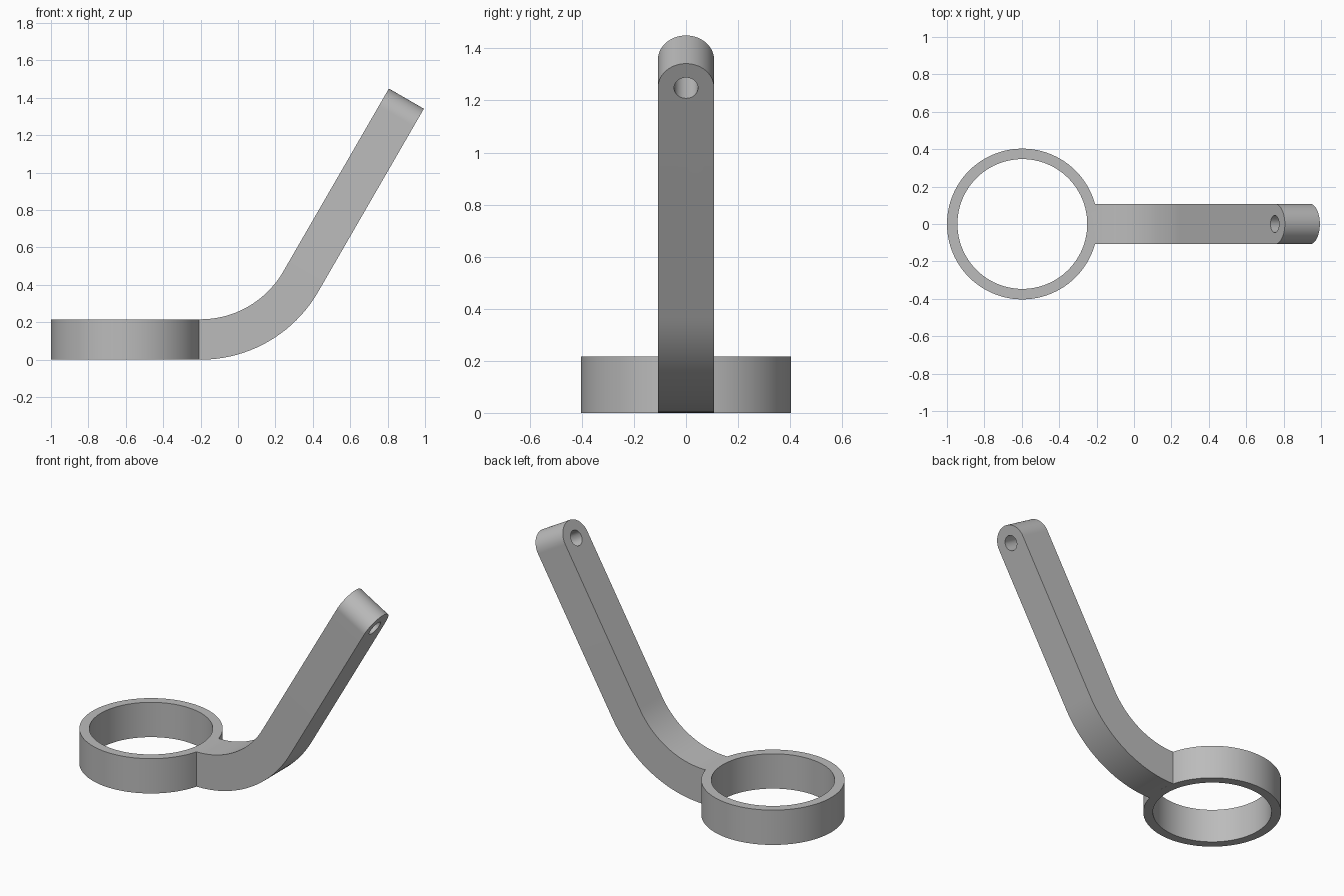
import bpy, bmesh, math
from mathutils import Vector

cube = bpy.data.objects.get("Cube")
if cube:
    bpy.data.objects.remove(cube, do_unlink=True)

H = 0.216                 # thickness and width of the bar, height of the ring
HALF = H / 2
RING_X, R_OUT, R_IN = -0.597, 0.403, 0.347
BEND_X, BEND_R = -0.2, 0.618
ANGLE = math.radians(60)
STRAIGHT = 1.13

grey = bpy.data.materials.new("plain grey")
grey.use_nodes = True
grey.diffuse_color = (0.5, 0.5, 0.5, 1)
grey.node_tree.nodes["Principled BSDF"].inputs["Base Color"].default_value = (0.5, 0.5, 0.5, 1)


def make_object(name, bm):
    bmesh.ops.remove_doubles(bm, verts=bm.verts, dist=1e-5)
    bmesh.ops.recalc_face_normals(bm, faces=bm.faces)
    mesh = bpy.data.meshes.new(name)
    bm.to_mesh(mesh)
    bm.free()
    mesh.materials.append(grey)
    obj = bpy.data.objects.new(name, mesh)
    bpy.context.collection.objects.link(obj)
    return obj


def combine(target, tool, operation):
    """Apply a boolean and discard the tool object."""
    bpy.ops.object.select_all(action='DESELECT')
    bpy.context.view_layer.objects.active = target
    target.select_set(True)
    mod = target.modifiers.new(operation.title(), 'BOOLEAN')
    mod.operation, mod.solver, mod.object = operation, 'EXACT', tool
    bpy.ops.object.modifier_apply(modifier=mod.name)
    bpy.data.objects.remove(tool, do_unlink=True)


# Ring: a rectangle spun around the ring axis
bm = bmesh.new()
rect = [bm.verts.new((RING_X + r, 0, z))
        for r, z in ((R_IN, 0), (R_OUT, 0), (R_OUT, H), (R_IN, H))]
edges = [bm.edges.new((rect[i], rect[(i + 1) % 4])) for i in range(4)]
bmesh.ops.spin(bm, geom=rect + edges, cent=(RING_X, 0, 0), axis=(0, 0, 1),
               angle=math.tau, steps=96, use_merge=True)
ring = make_object("ring_with_arm", bm)

# Arm stations: centre point, direction angle, half width
stations = [(Vector((-0.24, 0, HALF)), 0, HALF)]
for i in range(21):
    a = ANGLE * i / 20
    stations.append((Vector((BEND_X + BEND_R * math.sin(a), 0,
                             HALF + BEND_R * (1 - math.cos(a)))), a, HALF))
bend_end = stations[-1][0].copy()
along = Vector((math.cos(ANGLE), 0, math.sin(ANGLE)))
pivot = bend_end + along * (STRAIGHT - HALF)
for i in range(25):       # half-round tip
    t = math.pi / 2 * i / 24
    stations.append((pivot + along * HALF * math.sin(t), ANGLE, HALF * math.cos(t)))

# Arm: loft the rectangular sections
bm = bmesh.new()
rows = []
for p, a, w in stations:
    normal = Vector((-math.sin(a), 0, math.cos(a))) * HALF
    side = Vector((0, w, 0))
    rows.append([bm.verts.new(p + normal * n + side * s)
                 for n, s in ((-1, -1), (-1, 1), (1, 1), (1, -1))])
for a, b in zip(rows, rows[1:]):
    for i in range(4):
        j = (i + 1) % 4
        bm.faces.new((a[i], a[j], b[j], b[i]))
bm.faces.new(rows[0])
arm = make_object("arm", bm)

# Pin hole through the rounded tip
bm = bmesh.new()
bmesh.ops.create_cone(bm, cap_ends=True, segments=40, radius1=0.046, radius2=0.046, depth=0.5)
hole = make_object("pin_hole_cutter", bm)
hole.hide_render = True
hole.location = pivot
hole.rotation_euler = (0, -ANGLE, 0)
bpy.context.view_layer.update()
combine(arm, hole, 'DIFFERENCE')

# Fuse the arm to the ring
combine(ring, arm, 'UNION')
bpy.ops.object.shade_smooth_by_angle(angle=math.radians(30))
